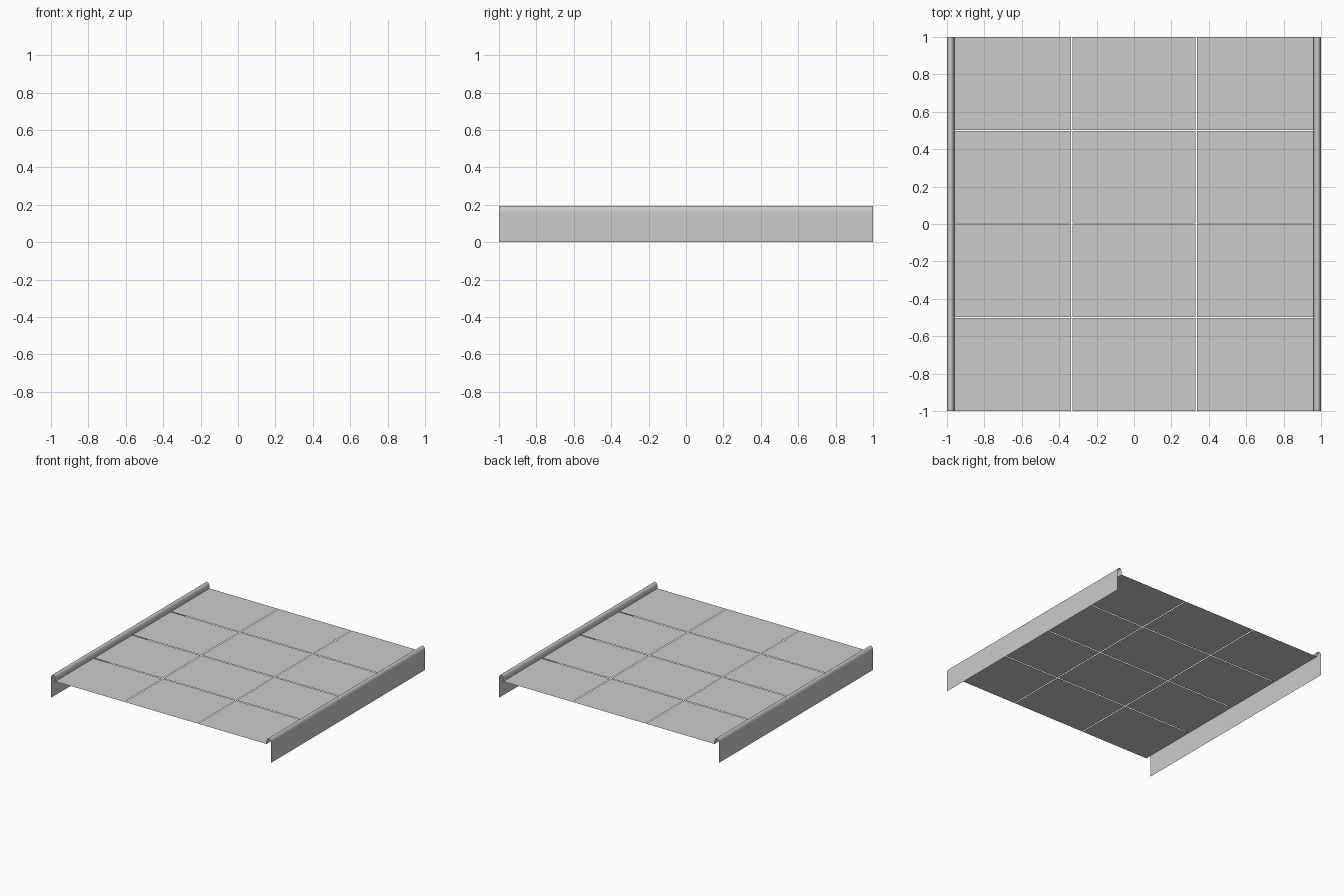
import bpy, bmesh, math

if "Cube" in bpy.data.objects:
    bpy.data.objects.remove(bpy.data.objects["Cube"])

DECK_Z, INNER, GAP = 0.145, 0.96, 0.006


def make_object(name, bm):
    mesh = bpy.data.meshes.new(name)
    bm.to_mesh(mesh)
    bm.free()
    obj = bpy.data.objects.new(name, mesh)
    bpy.context.collection.objects.link(obj)
    return obj


# Deck: thin flat panels, 3 across and 4 deep, separated by narrow joints
x_lines = [-INNER, -0.333, 0.333, INNER]
y_lines = [-1, -0.5, 0, 0.5, 1]


def span(lines, i):
    lo = lines[i] + (GAP / 2 if i > 0 else 0)
    hi = lines[i + 1] - (GAP / 2 if i < len(lines) - 2 else 0)
    return lo, hi


bm = bmesh.new()
for i in range(3):
    for j in range(4):
        x0, x1 = span(x_lines, i)
        y0, y1 = span(y_lines, j)
        bm.faces.new([bm.verts.new((x, y, DECK_Z)) for x, y in
                      ((x0, y0), (x1, y0), (x1, y1), (x0, y1))])
make_object("deck_panels", bm)


# Side rails: sheet skirt that rolls over the top and down to the deck
def side_rail(name, side):
    profile = [(1.0, 0.0), (1.0, 0.15)]
    for k in range(13):
        a = math.pi * k / 12
        profile.append((0.98 + 0.02 * math.cos(a), 0.16 + 0.035 * math.sin(a)))
    profile.append((INNER, DECK_Z))
    bm = bmesh.new()
    front = [bm.verts.new((side * x, -1, z)) for x, z in profile]
    back = [bm.verts.new((side * x, 1, z)) for x, z in profile]
    for k in range(len(profile) - 1):
        quad = [front[k], back[k], back[k + 1], front[k + 1]]
        f = bm.faces.new(quad if side > 0 else quad[::-1])
        f.smooth = True
    make_object(name, bm)


side_rail("right_rail", 1)
side_rail("left_rail", -1)
